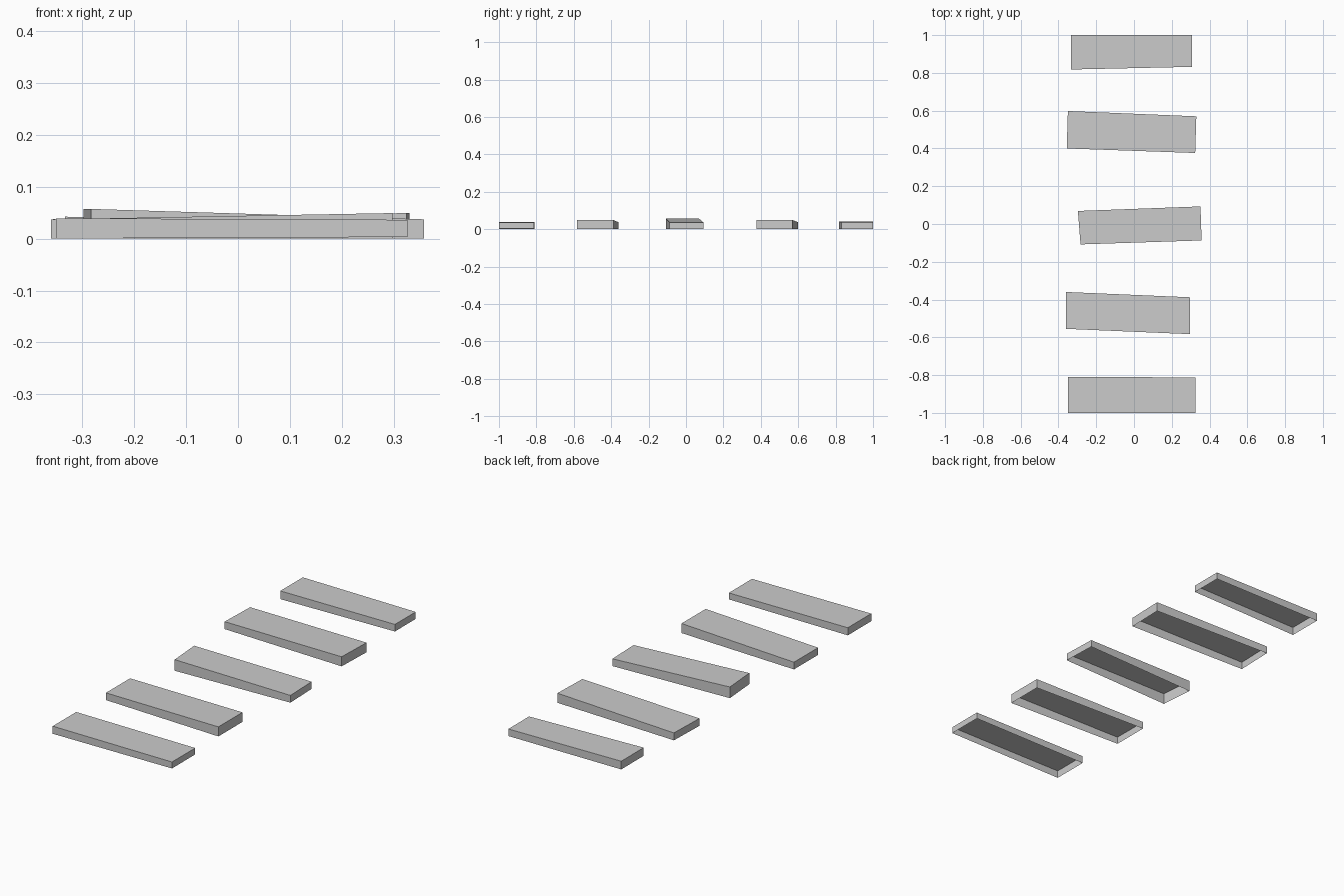
import bpy
import bmesh

cube = bpy.data.objects.get("Cube")
if cube:
    bpy.data.objects.remove(cube, do_unlink=True)

# One plain grey for every plank
grey = bpy.data.materials.new("plain_grey")
grey.use_nodes = True
grey.diffuse_color = (0.6, 0.6, 0.6, 1)
shader = next(n for n in grey.node_tree.nodes if n.type == "BSDF_PRINCIPLED")
shader.inputs["Base Color"].default_value = grey.diffuse_color


def plank(name, outline, left_top, right_top, right_base=0.0):
    """Hollow plank, open below; outline runs back-left, front-left, front-right, back-right."""
    bm = bmesh.new()
    tops = (left_top, left_top, right_top, right_top)
    bases = (0, 0, right_base, right_base)
    lower = [bm.verts.new((x, y, z)) for (x, y), z in zip(outline, bases)]
    upper = [bm.verts.new((x, y, z)) for (x, y), z in zip(outline, tops)]
    bm.faces.new(upper)
    for i in range(4):
        j = (i + 1) % 4
        bm.faces.new((lower[i], lower[j], upper[j], upper[i]))
    mesh = bpy.data.meshes.new(name)
    bm.to_mesh(mesh)
    bm.free()
    mesh.materials.append(grey)
    bpy.context.collection.objects.link(bpy.data.objects.new(name, mesh))


# Row of uneven planks from front to back
plank("front_plank", [(-0.35, -0.81), (-0.35, -1), (0.326, -1), (0.326, -0.812)],
      0.039, 0.036, 0.003)
plank("second_plank", [(-0.36, -0.36), (-0.36, -0.555), (0.297, -0.583), (0.297, -0.388)],
      0.037, 0.049)
plank("middle_plank", [(-0.297, 0.069), (-0.283, -0.108), (0.358, -0.087), (0.352, 0.093)],
      0.057, 0.037)
plank("fourth_plank", [(-0.35, 0.598), (-0.356, 0.4), (0.324, 0.376), (0.33, 0.57)],
      0.038, 0.049)
plank("back_plank", [(-0.333, 1), (-0.333, 0.818), (0.307, 0.832), (0.307, 1)],
      0.042, 0.036)
